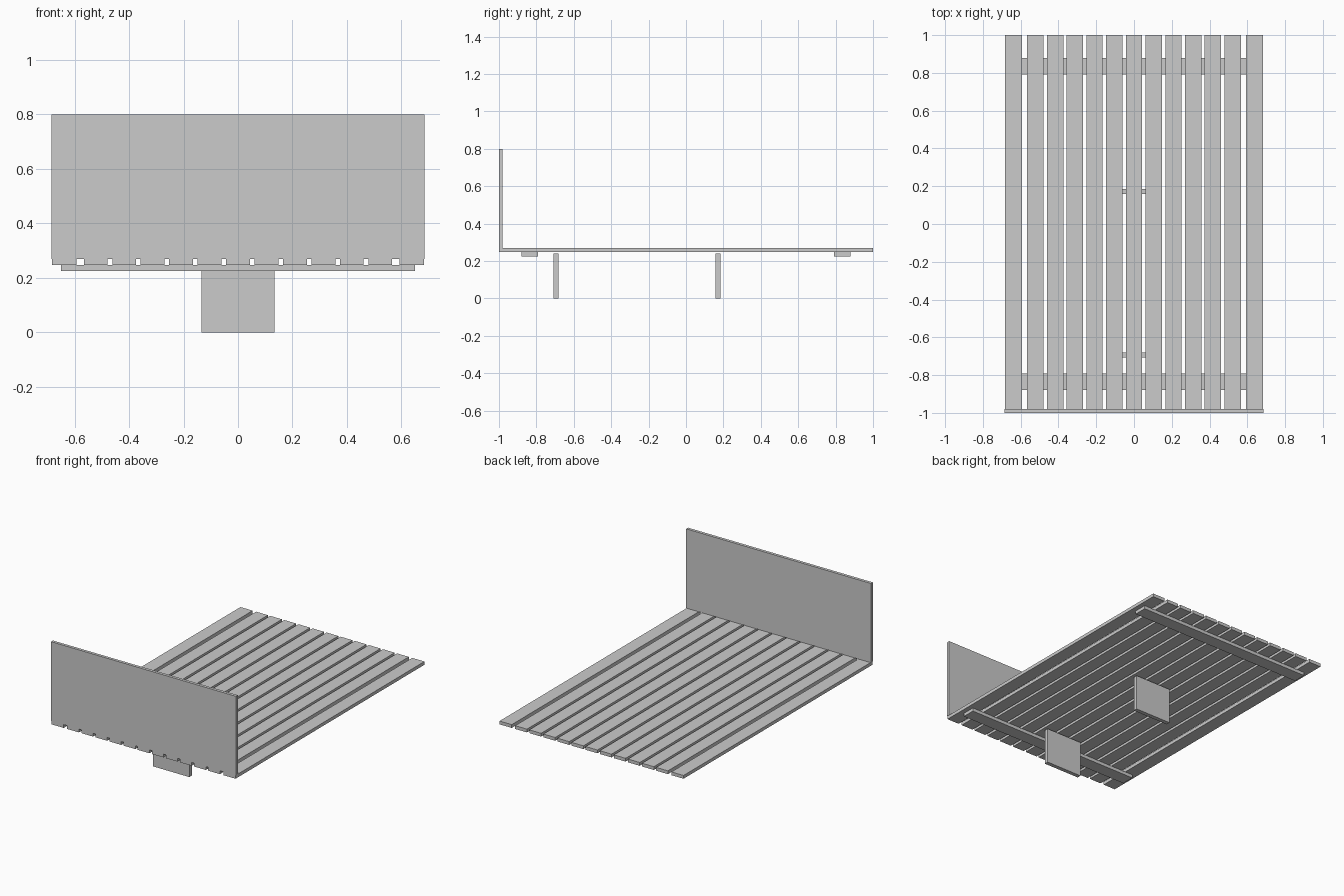
import bpy

if "Cube" in bpy.data.objects:
    bpy.data.objects.remove(bpy.data.objects["Cube"])

def box(name, x, y, z):
    """Box from (min, max) ranges on each axis."""
    bpy.ops.mesh.primitive_cube_add(size=1, location=[(a + b) / 2 for a, b in (x, y, z)])
    ob = bpy.context.object
    ob.name = name
    ob.scale = [b - a for a, b in (x, y, z)]
    bpy.ops.object.transform_apply(location=False, rotation=False, scale=True)
    return ob

SLAT_BOTTOM, SLAT_TOP = 0.247, 0.269

# Lengthwise slats: eleven evenly spaced, plus a wider gap to the outer pair
centres = [i * 0.1045 for i in range(-5, 6)] + [-0.637, 0.637]
for n, cx in enumerate(sorted(centres), 1):
    half = 0.045 if abs(cx) > 0.6 else 0.0435
    box(f"slat_{n:02d}", (cx - half, cx + half), (-1, 1), (SLAT_BOTTOM, SLAT_TOP))

# Headboard standing on the slat ends
box("headboard", (-0.685, 0.685), (-1, -0.98), (SLAT_TOP, 0.80))

# Cross rails under the slats
for name, cy in (("head_rail", -0.835), ("foot_rail", 0.835)):
    box(name, (-0.65, 0.65), (cy - 0.044, cy + 0.044), (0.225, SLAT_BOTTOM))

# Central panel legs
for name, cy in (("head_leg", -0.694), ("middle_leg", 0.172)):
    box(name, (-0.134, 0.134), (cy - 0.0135, cy + 0.0135), (0, 0.24))
